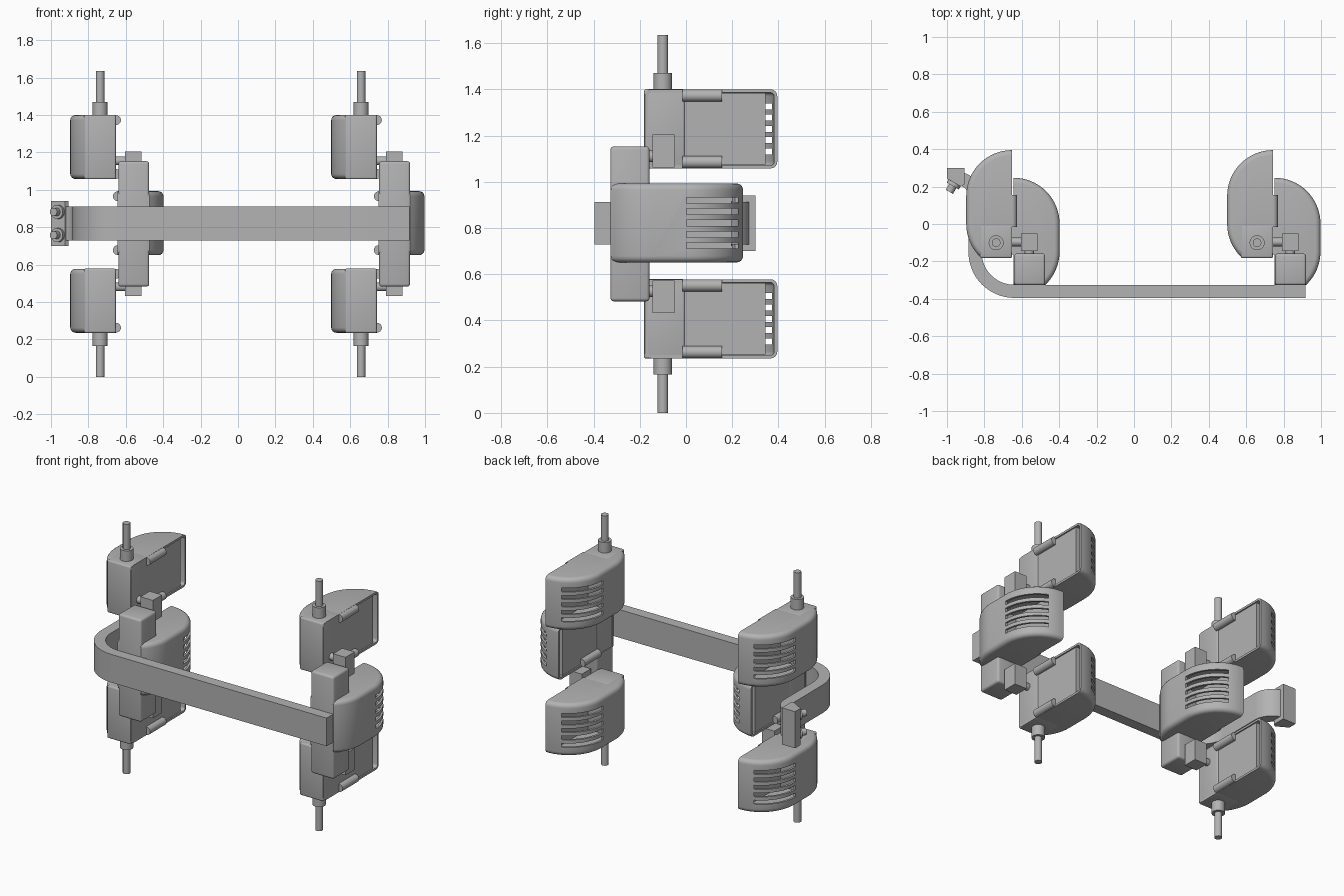
import bpy, bmesh, math
from mathutils import Vector

cube = bpy.data.objects.get("Cube")
if cube:
    bpy.data.objects.remove(cube, do_unlink=True)

grey = bpy.data.materials.new("plain_grey")
grey.use_nodes = True
COLOR = (0.45, 0.45, 0.45, 1)
grey.diffuse_color = COLOR
grey.node_tree.nodes["Principled BSDF"].inputs["Base Color"].default_value = COLOR

MID = 0.818       # height of the horizontal symmetry plane
HALF = 0.171      # half height of a housing
R = 0.245         # bulge of a housing
PITCH = 1.395     # distance between the two clusters
parts = []


def place(name, mesh, loc=(0, 0, 0), rot=(0, 0, 0)):
    ob = bpy.data.objects.new(name, mesh)
    ob.location, ob.rotation_euler = loc, rot
    bpy.context.collection.objects.link(ob)
    parts.append(ob)
    return ob


def to_mesh(bm, name):
    bmesh.ops.recalc_face_normals(bm, faces=bm.faces)
    mesh = bpy.data.meshes.new(name)
    bm.to_mesh(mesh)
    bm.free()
    mesh.materials.append(grey)
    return mesh


def add_box(bm, lo, hi):
    lo, hi = Vector(lo), Vector(hi)
    verts = bmesh.ops.create_cube(bm, size=1)["verts"]
    for v in verts:
        v.co = (lo + hi) / 2 + v.co * (hi - lo)


def box_mesh(name, lo, hi, bevel=0.0):
    bm = bmesh.new()
    add_box(bm, lo, hi)
    if bevel:
        bmesh.ops.bevel(bm, geom=bm.edges[:], offset=bevel, segments=3,
                        profile=0.5, affect='EDGES')
    return to_mesh(bm, name)


def add_rod(bm, a, b, r):
    a, b = Vector(a), Vector(b)
    turn = (b - a).to_track_quat('Z', 'Y')
    verts = bmesh.ops.create_cone(bm, cap_ends=True, segments=24, radius1=r,
                                  radius2=r, depth=(b - a).length)["verts"]
    for v in verts:
        v.co = turn @ v.co + (a + b) / 2


def rod_mesh(name, *rods):
    bm = bmesh.new()
    for a, b, r in rods:
        add_rod(bm, a, b, r)
    return to_mesh(bm, name)


def prism(points, z0, z1):
    bm = bmesh.new()
    face = bm.faces.new([bm.verts.new((x, y, z0)) for x, y in points])
    top = bmesh.ops.extrude_face_region(bm, geom=[face])["geom"]
    for v in top:
        if isinstance(v, bmesh.types.BMVert):
            v.co.z = z1
    bmesh.ops.recalc_face_normals(bm, faces=bm.faces)
    return bm


def arc(cx, cy, r, a0, a1, n):
    angles = [math.radians(a0 + (a1 - a0) * i / n) for i in range(n + 1)]
    return [(cx + r * math.cos(a), cy + r * math.sin(a)) for a in angles]


# Housing shell: D-shaped, hollow, open on its flat side, with vent slots
def shell_mesh():
    bm = prism([(0, -0.178)] + arc(0, 0, R, -46.5, 0, 8) + arc(0, 0.15, R, 0, 90, 16),
               -HALF, HALF)
    rim = [e for e in bm.edges
           if abs(e.verts[0].co.z - e.verts[1].co.z) < 1e-5
           and max(v.co.x for v in e.verts) > 1e-4]
    bmesh.ops.bevel(bm, geom=rim, offset=0.028, segments=4, profile=0.5, affect='EDGES')
    flat = [f for f in bm.faces if all(abs(v.co.x) < 1e-4 for v in f.verts)]
    bmesh.ops.delete(bm, geom=flat, context='FACES')
    mesh = bpy.data.meshes.new("shell_base")
    bm.to_mesh(mesh)
    bm.free()
    mesh.materials.append(grey)
    shell = bpy.data.objects.new("shell_base", mesh)

    bm = bmesh.new()
    for i in range(-2, 3):
        z = i * 0.049
        add_box(bm, (0.03, 0.15, z - 0.013), (0.4, 0.373, z + 0.013))
    cutter = bpy.data.objects.new("slot_cutter", to_mesh(bm, "slot_cutter"))
    cutter.hide_render = True
    for ob in (shell, cutter):
        bpy.context.collection.objects.link(ob)

    wall = shell.modifiers.new("wall", 'SOLIDIFY')
    wall.thickness, wall.offset = 0.014, -1
    slots = shell.modifiers.new("slots", 'BOOLEAN')
    slots.object, slots.operation, slots.solver = cutter, 'DIFFERENCE', 'EXACT'
    dg = bpy.context.evaluated_depsgraph_get()
    result = bpy.data.meshes.new_from_object(shell.evaluated_get(dg))
    for ob in (shell, cutter):
        bpy.data.objects.remove(ob, do_unlink=True)
    return result


shell = shell_mesh()
panel = box_mesh("panel", (0.006, -0.176, -0.155), (0.03, 0.345, 0.155))
motor_block = box_mesh("motor_block", (0, -0.182, -HALF - 0.001),
                       (0.172, -0.005, HALF + 0.001), 0.01)
hinges = rod_mesh("hinges", *[((0, -0.015, z), (0, 0.155, z), 0.026)
                              for z in (-0.144, 0.144)])


def housing(name, loc, turned, with_block):
    rot = (0, math.pi if turned else 0, 0)
    place(name + "_shell", shell, loc, rot)
    place(name + "_panel", panel, loc, rot)
    place(name + "_hinges", hinges, loc, rot)
    if with_block:
        place(name + "_motor_block", motor_block, loc, rot)


# Two matching clusters of three housings
for side, dx in (("right", 0), ("left", PITCH)):
    housing(side + "_middle", (dx - 0.643, -0.148, MID + 0.004), False, False)
    place(side + "_post", box_mesh("post", (dx - 0.64, -0.327, MID - 0.335),
                                   (dx - 0.475, -0.158, MID + 0.335), 0.014))
    for level, s in (("upper", 1), ("lower", -1)):
        name = side + "_" + level
        housing(name, (dx - 0.652, 0, MID + s * 0.411), True, True)
        x, y = dx - 0.737, -0.1
        place(name + "_shaft", rod_mesh(
            "shaft",
            ((x, y, MID + s * 0.57), (x, y, MID + s * 0.652), 0.04),
            ((x, y, MID + s * 0.65), (x, y, MID + s * 0.818), 0.023)))
        z0, z1 = sorted((MID + s * 0.245, MID + s * 0.386))
        place(name + "_joint", box_mesh("joint", (dx - 0.605, -0.145, z0),
                                        (dx - 0.515, -0.05, z1)))
        z, zp = MID + s * 0.337, MID + s * 0.292
        place(name + "_pegs", rod_mesh(
            "pegs",
            ((dx - 0.66, -0.096, z), (dx - 0.6, -0.096, z), 0.023),
            ((dx - 0.56, -0.165, zp), (dx - 0.56, -0.14, zp), 0.025)))

# Bent crossbar
path = [(0.918, -0.36)] + arc(-0.64, -0.15, 0.21, 270, 180, 16)
path += arc(-0.95, 0.145, 0.1, 0, 75, 10)
path = [Vector(p) for p in path]
outer, inner = [], []
for i, p in enumerate(path):
    t = (path[min(i + 1, len(path) - 1)] - path[max(i - 1, 0)]).normalized()
    if i == 1:
        t = Vector((-1, 0))
    n = Vector((-t.y, t.x)) * 0.035
    outer.append(p + n)
    inner.append(p - n)
place("crossbar", to_mesh(prism(outer + inner[::-1], 0.728, 0.912), "crossbar"))

# End bracket with two angled knobs
place("end_bracket", to_mesh(prism(
    [(-1, 0.3), (-0.905, 0.3), (-0.905, 0.212), (-0.925, 0.2), (-1, 0.243)],
    0.7, 0.94), "end_bracket"))
out = Vector((-0.5, -0.86, 0))
for name, z in (("lower_knob", 0.758), ("upper_knob", 0.882)):
    base = Vector((-0.958, 0.222, z))
    place(name, rod_mesh(name, (base - out * 0.01, base + out * 0.022, 0.037),
                         (base, base + out * 0.058, 0.022)))

# Smooth curved surfaces, keep hard edges
bpy.ops.object.select_all(action='DESELECT')
for ob in parts:
    ob.select_set(True)
bpy.context.view_layer.objects.active = parts[0]
bpy.ops.object.shade_smooth_by_angle(angle=math.radians(30))
